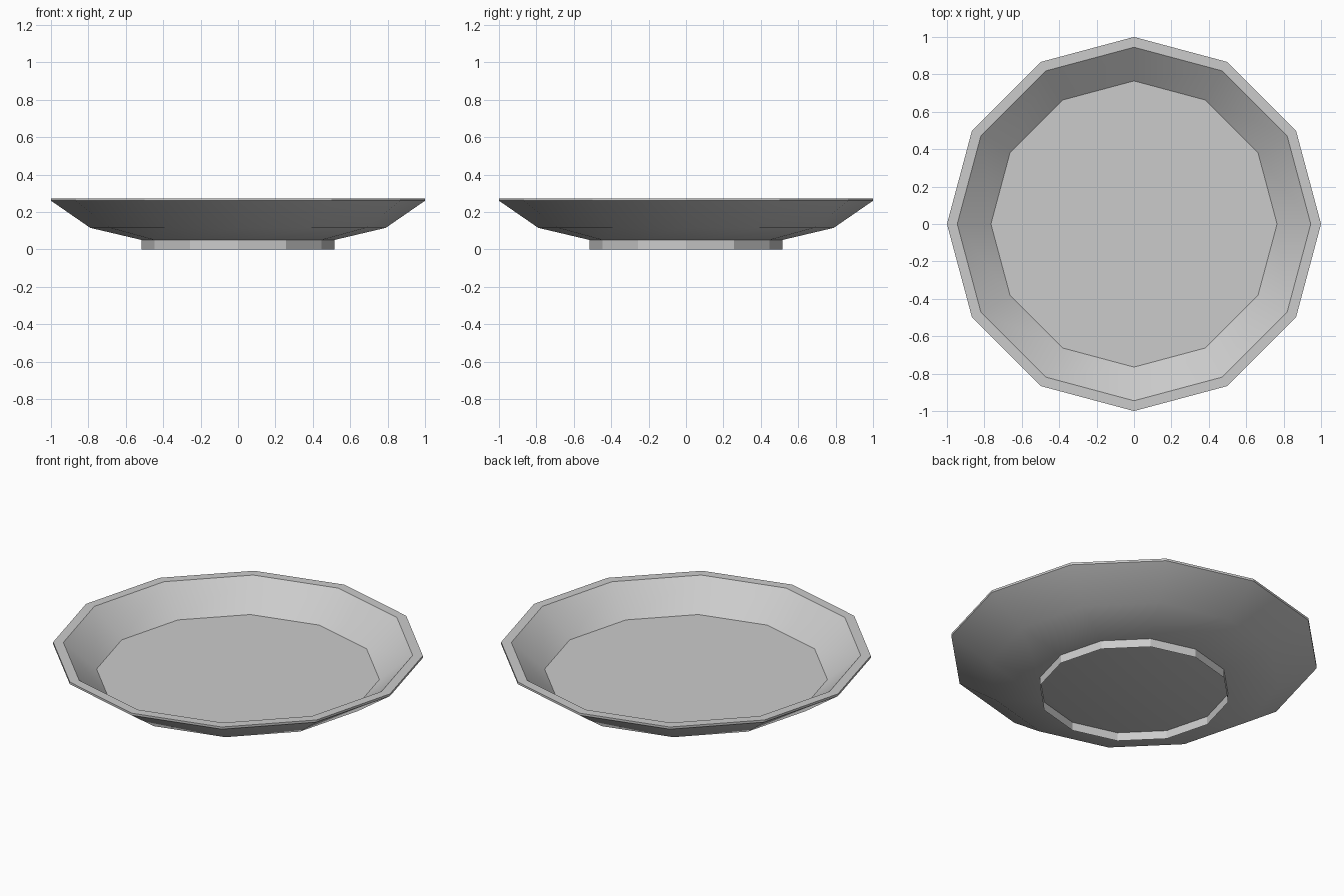
import bpy, bmesh
from math import cos, sin, tau, radians

if "Cube" in bpy.data.objects:
    bpy.data.objects.remove(bpy.data.objects["Cube"])

SIDES = 12


def lathe(name, profile, cap_start=False, cap_end=False):
    """Revolve (radius, height) points into a 12-sided part."""
    bm = bmesh.new()
    rings = [[bm.verts.new((r * cos(tau * i / SIDES), r * sin(tau * i / SIDES), z))
              for i in range(SIDES)] for r, z in profile]
    for a, b in zip(rings, rings[1:]):
        for i in range(SIDES):
            j = (i + 1) % SIDES
            bm.faces.new((a[i], a[j], b[j], b[i]))
    if cap_start:
        bm.faces.new(rings[0][::-1])
    if cap_end:
        bm.faces.new(rings[-1])
    mesh = bpy.data.meshes.new(name)
    bm.to_mesh(mesh)
    bm.free()
    ob = bpy.data.objects.new(name, mesh)
    bpy.context.collection.objects.link(ob)
    return ob


# Dish: underside, flared wall, flat rim, inner wall and floor
dish = lathe("plate_dish", [(0.515, 0.05), (0.79, 0.115), (1.0, 0.26), (1.0, 0.273),
                            (0.945, 0.273), (0.765, 0.122)], True, True)
bpy.ops.object.select_all(action='DESELECT')
dish.select_set(True)
bpy.context.view_layer.objects.active = dish
bpy.ops.object.shade_smooth_by_angle(angle=radians(28))

# Foot: thin open ring under the dish, flat facets
lathe("plate_foot", [(0.515, 0.0), (0.515, 0.05)])
